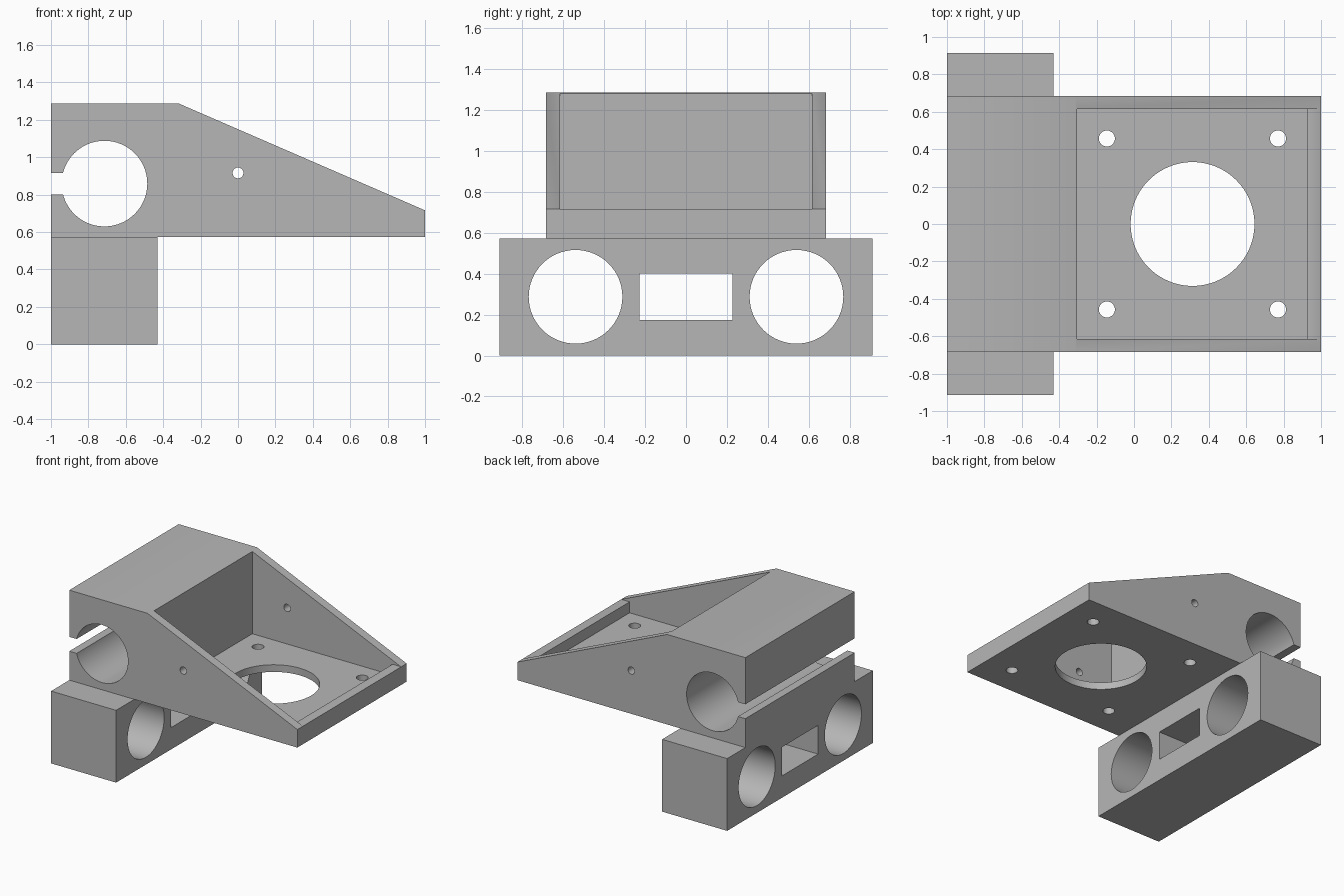
import bpy, bmesh, math
from mathutils import Matrix, Vector

default = bpy.data.objects.get("Cube")
if default:
    bpy.data.objects.remove(default, do_unlink=True)

GREY = (0.47, 0.47, 0.47, 1.0)
grey = bpy.data.materials.new("plain grey")
grey.use_nodes = True
grey.diffuse_color = GREY
grey.node_tree.nodes["Principled BSDF"].inputs["Base Color"].default_value = GREY


def finish(name, bm):
    bmesh.ops.recalc_face_normals(bm, faces=bm.faces)
    mesh = bpy.data.meshes.new(name)
    bm.to_mesh(mesh)
    bm.free()
    mesh.materials.append(grey)
    obj = bpy.data.objects.new(name, mesh)
    bpy.context.collection.objects.link(obj)
    return obj


def side_profile(name, points, half_width):
    """Extrude an x-z outline symmetrically along y."""
    bm = bmesh.new()
    face = bm.faces.new([bm.verts.new((x, -half_width, z)) for x, z in points])
    result = bmesh.ops.extrude_face_region(bm, geom=[face])
    verts = [v for v in result["geom"] if isinstance(v, bmesh.types.BMVert)]
    bmesh.ops.translate(bm, verts=verts, vec=(0, 2 * half_width, 0))
    return finish(name, bm)


def box(name, x0, x1, half_width, z0, z1):
    return side_profile(name, [(x0, z0), (x1, z0), (x1, z1), (x0, z1)], half_width)


def rod(name, center, axis, radius, length, sides=64):
    bm = bmesh.new()
    turn = Vector((0, 0, 1)).rotation_difference(Vector(axis)).to_matrix().to_4x4()
    bmesh.ops.create_cone(bm, cap_ends=True, segments=sides, radius1=radius,
                          radius2=radius, depth=length,
                          matrix=Matrix.Translation(center) @ turn)
    return finish(name, bm)


def cut(obj, cutters):
    """Subtract every cutter, bake the result and discard the cutters."""
    for cutter in cutters:
        cutter.hide_render = True
        mod = obj.modifiers.new("cut", 'BOOLEAN')
        mod.operation = 'DIFFERENCE'
        mod.solver = 'EXACT'
        mod.object = cutter
    bpy.context.view_layer.update()
    graph = bpy.context.evaluated_depsgraph_get()
    baked = bpy.data.meshes.new_from_object(obj.evaluated_get(graph))
    obj.modifiers.clear()
    obj.data = baked
    baked.materials.clear()
    baked.materials.append(grey)
    for cutter in cutters:
        bpy.data.objects.remove(cutter, do_unlink=True)
    bpy.ops.object.select_all(action='DESELECT')
    obj.select_set(True)
    bpy.context.view_layer.objects.active = obj
    bpy.ops.object.shade_smooth_by_angle(angle=math.radians(30))


X_AXIS, Y_AXIS, Z_AXIS = (1, 0, 0), (0, 1, 0), (0, 0, 1)
SEAM = 0.573

# Lower clamp block: two round bores and a rectangular window along x
block = box("lower_block", -1, -0.43, 0.913, 0, SEAM)
cut(block, [rod("bore", (-0.7, y, 0.287), X_AXIS, 0.229, 2) for y in (-0.54, 0.54)]
    + [box("window", -1.5, 0, 0.227, 0.173, 0.401)])

# Upper housing: wedge-shaped side outline
housing = side_profile("upper_housing", [(-1, SEAM), (1, SEAM), (1, 0.716),
                                         (-0.314, 1.286), (-1, 1.286)], 0.685)

# Open tray with a low front lip
cutters = [side_profile("tray", [(-0.305, 0.63), (0.925, 0.63), (0.925, 0.717),
                                 (1.2, 0.717), (1.2, 2), (-0.305, 2)], 0.615)]

# Split cross bore, its clamping slot and the small side holes
cutters += [rod("cross_bore", (-0.714, 0, 0.859), Y_AXIS, 0.229, 2),
            box("clamp_slot", -1.2, -0.8, 1, 0.802, 0.916),
            rod("side_hole", (0, 0, 0.916), Y_AXIS, 0.029, 2, 32)]

# Tray floor: large centre opening and four mounting holes
cutters.append(rod("floor_opening", (0.313, 0, 0.6), Z_AXIS, 0.331, 0.3, 96))
for x in (-0.145, 0.77):
    for y in (-0.457, 0.457):
        cutters.append(rod("mounting_hole", (x, y, 0.6), Z_AXIS, 0.043, 0.3, 32))
cut(housing, cutters)
